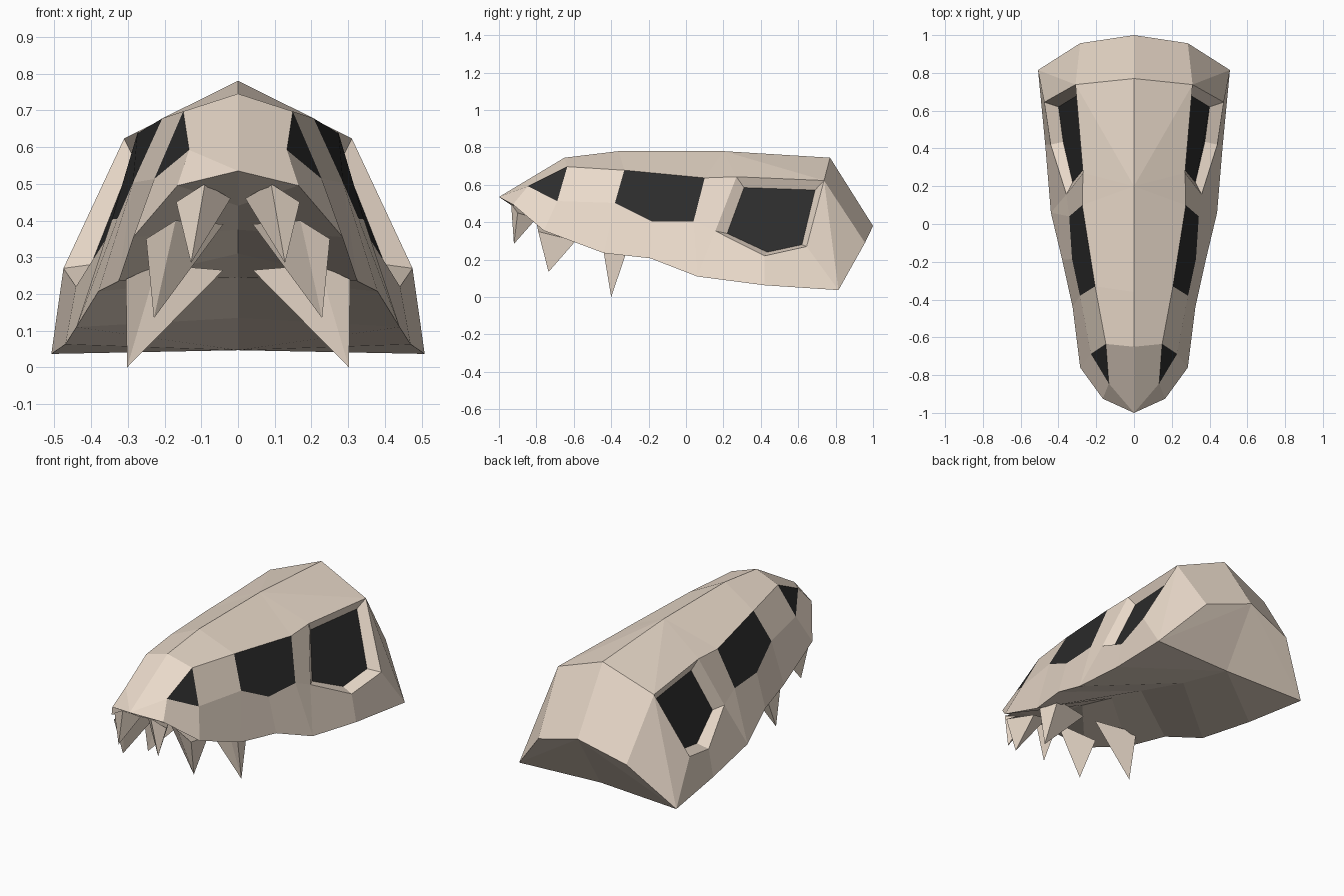
import bpy, bmesh

if "Cube" in bpy.data.objects:
    bpy.data.objects.remove(bpy.data.objects["Cube"])


def material(name, color):
    m = bpy.data.materials.new(name)
    m.diffuse_color = color
    m.use_nodes = True
    m.node_tree.nodes["Principled BSDF"].inputs["Base Color"].default_value = m.diffuse_color
    return m


bone = material("bone", (0.82, 0.70, 0.59, 1))
dark = material("dark_opening", (0.025, 0.025, 0.025, 1))


def mirrored_object(name, faces):
    """Half-side faces [(points, slot)] are copied to both sides and welded."""
    bm = bmesh.new()
    for s in (1, -1):
        for pts, slot in faces:
            f = bm.faces.new([bm.verts.new((s * x, y, z)) for x, y, z in pts])
            f.material_index = slot
    bmesh.ops.remove_doubles(bm, verts=bm.verts, dist=0.0005)
    bmesh.ops.recalc_face_normals(bm, faces=bm.faces)
    me = bpy.data.meshes.new(name)
    bm.to_mesh(me)
    bm.free()
    me.materials.append(bone)
    me.materials.append(dark)
    ob = bpy.data.objects.new(name, me)
    bpy.context.collection.objects.link(ob)
    return ob


# Jaw edge from snout tip to rear corner
L = [(0, -1, .535), (.165, -.925, .495), (.285, -.76, .355), (.325, -.44, .235),
     (.38, -.19, .207), (.44, .06, .11), (.47, .42, .063), (.508, .815, .037)]
# Roof centreline and palate centreline (palate ribs sweep backwards)
C = [(0, -.65, .745), (0, -.36, .78), (0, .2, .78), (0, .77, .745), (0, 1, .38)]
P = [(0, -.925, .485), (0, -.76, .44), (0, -.44, .375), (0, -.19, .31),
     (0, .06, .245), (0, .42, .135), (0, .79, .047)]
# Outlines of nostril, cheek opening and eye socket (outer rim, recessed floor)
N = [(.133, -.845, .592), (.149, -.635, .697), (.228, -.688, .513)]
F = [(.206, -.33, .678), (.274, .1, .637), (.343, .04, .403),
     (.328, -.185, .405), (.286, -.38, .503)]
E = [(.27, .27, .643), (.31, .738, .623), (.475, .645, .27),
     (.441, .42, .22), (.358, .157, .353)]
I = [(.25, .31, .585), (.285, .69, .572), (.40, .62, .28),
     (.375, .435, .24), (.325, .22, .34)]
B = (.285, .957, .29)

# Dark openings
faces = [(N, 1), (F, 1), (I, 1)]
# Socket rim
shell = [[E[i], E[(i + 1) % 5], I[(i + 1) % 5], I[i]] for i in range(5)]
# Roof
shell += [[L[0], N[0], N[1], C[0]], [C[0], N[1], F[0], C[1]],
          [C[1], F[0], F[1], C[2]], [C[2], F[1], E[0]],
          [C[2], E[0], E[1]], [C[2], E[1], C[3]]]
# Cheeks
shell += [[L[0], L[1], N[0]], [N[0], L[1], L[2], N[2]], [N[2], L[2], L[3], F[4]],
          [N[1], N[2], F[4], F[0]], [F[4], L[3], L[4], F[3]],
          [F[3], L[4], L[5], F[2]], [F[1], F[2], E[4], E[0]], [F[2], L[5], E[4]],
          [E[4], L[5], L[6], E[3]], [E[3], L[6], L[7], E[2]], [E[2], L[7], E[1]]]
# Back of the head
shell += [[C[3], E[1], B, C[4]], [E[1], L[7], B],
          [C[4], B, L[7]], [C[4], L[7], P[6]]]
# Palate
shell += [[L[i], P[i], P[i + 1], L[i + 1]] for i in range(6)]
shell += [[L[6], P[6], L[7]]]
faces += [(f, 0) for f in shell]
mirrored_object("skull", faces)

# Teeth: tip followed by outer, front, inner and back base corners
teeth = {
    "front_teeth": [(.128, -.92, .284), (.168, -.90, .45), (.09, -.935, .50),
                    (.02, -.86, .46), (.11, -.80, .42)],
    "middle_teeth": [(.229, -.735, .134), (.25, -.79, .35), (.17, -.80, .40),
                     (.04, -.70, .39), (.22, -.59, .30)],
    "rear_teeth": [(.302, -.40, 0), (.305, -.44, .24), (.22, -.41, .28),
                   (.04, -.38, .265), (.28, -.315, .25)],
}
for name, (tip, *base) in teeth.items():
    sides = [([base[i], base[(i + 1) % 4], tip], 0) for i in range(4)]
    mirrored_object(name, sides + [(base, 0)])
